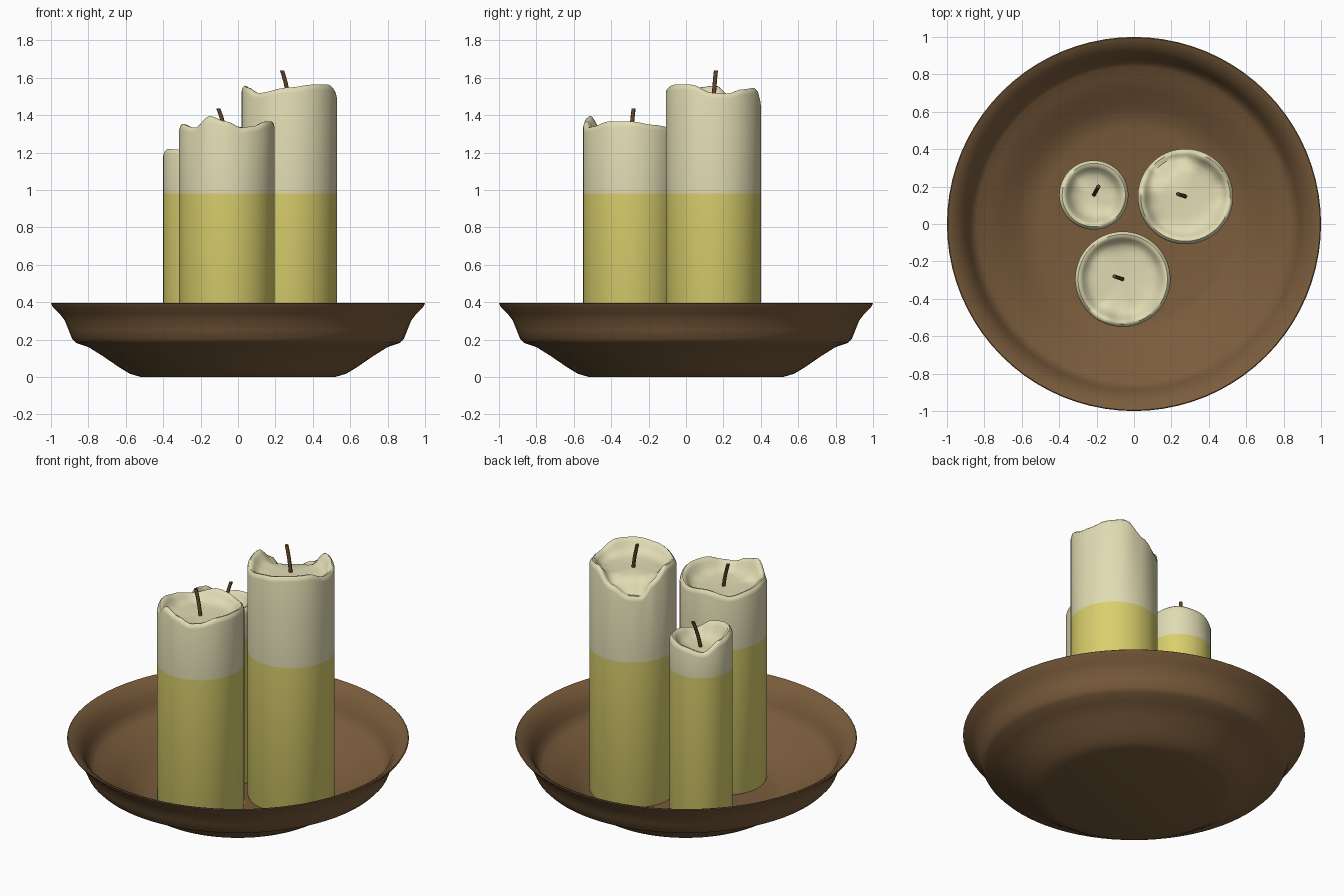
import bpy, bmesh, math
from mathutils import Vector

if "Cube" in bpy.data.objects:
    bpy.data.objects.remove(bpy.data.objects["Cube"])


def material(name, rgb):
    m = bpy.data.materials.new(name)
    m.diffuse_color = (*rgb, 1)
    m.use_nodes = True
    m.node_tree.nodes["Principled BSDF"].inputs["Base Color"].default_value = m.diffuse_color
    return m


BROWN = material("brown_wood", (0.195, 0.107, 0.045))
YELLOW = material("yellow_wax", (0.69, 0.62, 0.15))
CREAM = material("cream_wax", (0.75, 0.71, 0.45))
WICK = material("dark_wick", (0.114, 0.055, 0.018))


def skin(name, rings, mats, rule=None, angle=50):
    """Join a list of equal point rings into a capped smooth surface."""
    bm = bmesh.new()
    loops = [[bm.verts.new(p) for p in ring] for ring in rings]
    n = len(loops[0])
    for a, b in zip(loops, loops[1:]):
        for i in range(n):
            j = (i + 1) % n
            bm.faces.new((a[i], a[j], b[j], b[i]))
    bm.faces.new(loops[0][::-1])
    bm.faces.new(loops[-1])
    bmesh.ops.recalc_face_normals(bm, faces=bm.faces)
    if rule:
        for f in bm.faces:
            f.material_index = rule(f.calc_center_median())
    me = bpy.data.meshes.new(name)
    bm.to_mesh(me)
    bm.free()
    for m in mats:
        me.materials.append(m)
    ob = bpy.data.objects.new(name, me)
    bpy.context.collection.objects.link(ob)
    bpy.ops.object.select_all(action='DESELECT')
    ob.select_set(True)
    bpy.context.view_layer.objects.active = ob
    bpy.ops.object.shade_smooth_by_angle(angle=math.radians(angle))
    return ob


def circle(r, z, n, cx=0, cy=0):
    return [(cx + r * math.cos(math.tau * i / n), cy + r * math.sin(math.tau * i / n), z)
            for i in range(n)]


# Dish: lathed thin bowl with a flared lip
profile = [(0.02, 0), (0.52, 0), (0.58, 0.018), (0.64, 0.055), (0.72, 0.11),
           (0.80, 0.16), (0.865, 0.182), (0.887, 0.205), (0.905, 0.25), (0.925, 0.30),
           (0.955, 0.34), (0.99, 0.375), (1.0, 0.392), (0.995, 0.396), (0.975, 0.388),
           (0.935, 0.355), (0.905, 0.315), (0.885, 0.265), (0.865, 0.225), (0.84, 0.205),
           (0.79, 0.185), (0.70, 0.13), (0.63, 0.085), (0.57, 0.055), (0.51, 0.042),
           (0.02, 0.04)]
skin("dish", [circle(r, z, 80) for r, z in profile], [BROWN], angle=60)


def rim_height(keys, deg):
    """Periodic smooth interpolation of (angle, height) keys."""
    ext = keys + [(keys[0][0] + 360, keys[0][1])]
    for (a, h0), (b, h1) in zip(ext, ext[1:]):
        if a <= deg <= b:
            t = (deg - a) / (b - a)
            return h0 + (h1 - h0) * t * t * (3 - 2 * t)


def candle(name, cx, cy, r, keys, pool, tip):
    n = 60
    wave = [rim_height(keys, 360 * i / n) for i in range(n)]
    rings = [circle(r * 0.97, 0.035, n, cx, cy), circle(r, 0.055, n, cx, cy),
             circle(r, 0.98, n, cx, cy)]
    # melted rim and bowl: inset, drop below the rim, share of pool level
    for inset, drop, mix in [(0, 0.03, 0), (0.005, 0.012, 0), (0.016, 0.002, 0),
                             (0.028, 0.004, 0), (0.042, 0.015, 0.1), (0.058, 0.02, 0.35),
                             (0.08, 0.015, 0.65), (0.11, 0.005, 0.88), (0.14, 0, 1),
                             (r - 0.01, 0, 1)]:
        ring = circle(r - inset, 0, n, cx, cy)
        rings.append([(x, y, (h - drop) * (1 - mix) + (pool - drop) * mix)
                      for (x, y, _), h in zip(ring, wave)])
    skin(name + "_candle", rings, [YELLOW, CREAM], lambda c: int(c.z > 0.98))
    # Curved wick leaning to its tip
    base, end = Vector((cx, cy, pool - 0.02)), Vector(tip)
    path = []
    for k in range(7):
        t = k / 6
        p = base.lerp(end, t)
        lean = (end - base) * (t * t - t) * 0.5
        path.append(circle(0.011, p.z, 8, p.x + lean.x, p.y + lean.y))
    skin(name + "_wick", path, [WICK])


candle("tall", 0.275, 0.147, 0.255,
       [(0, 1.52), (17, 1.517), (40, 1.54), (66, 1.548), (92, 1.46), (120, 1.405),
        (136, 1.40), (155, 1.49), (177, 1.56), (200, 1.55), (227, 1.52), (270, 1.55),
        (300, 1.565), (330, 1.565)], 1.48, (0.235, 0.16, 1.64))
candle("middle", -0.06, -0.295, 0.255,
       [(0, 1.368), (30, 1.35), (62, 1.335), (100, 1.355), (135, 1.32), (165, 1.34),
        (190, 1.355), (226, 1.335), (247, 1.397), (270, 1.368), (289, 1.335),
        (305, 1.342), (330, 1.368)], 1.28, (-0.105, -0.28, 1.435))
candle("short", -0.215, 0.155, 0.185,
       [(0, 1.17), (45, 1.18), (90, 1.165), (130, 1.14), (165, 1.20), (200, 1.222),
        (250, 1.215), (280, 1.20), (315, 1.15)], 1.10, (-0.19, 0.20, 1.27))
